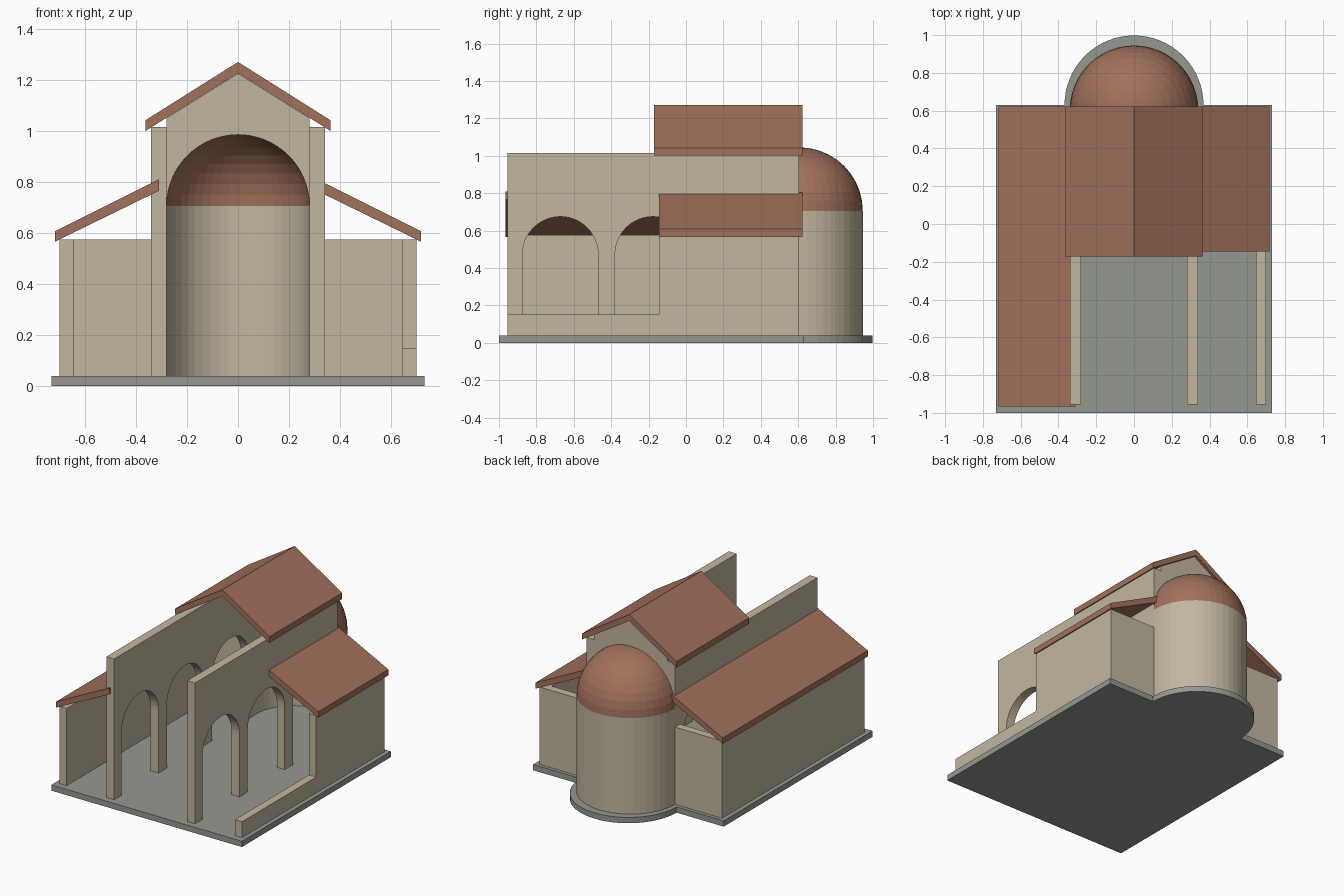
import bpy, bmesh
from math import pi, cos, sin
from mathutils import Vector

cube = bpy.data.objects.get("Cube")
if cube:
    bpy.data.objects.remove(cube, do_unlink=True)


def material(name, rgb):
    m = bpy.data.materials.new(name)
    m.use_nodes = True
    m.diffuse_color = (*rgb, 1)
    m.node_tree.nodes["Principled BSDF"].inputs["Base Color"].default_value = (*rgb, 1)
    return m


STONE = material("sand_stone", (0.54, 0.47, 0.35))
TILE = material("terracotta_tile", (0.36, 0.165, 0.105))
PAVING = material("grey_paving", (0.30, 0.315, 0.275))


def finish(name, bm, mat):
    bmesh.ops.remove_doubles(bm, verts=bm.verts, dist=0.0002)
    bmesh.ops.recalc_face_normals(bm, faces=bm.faces)
    mesh = bpy.data.meshes.new(name)
    bm.to_mesh(mesh)
    bm.free()
    mesh.materials.append(mat)
    obj = bpy.data.objects.new(name, mesh)
    bpy.context.scene.collection.objects.link(obj)
    return obj


def prism(name, outline, axis, lo, hi, mat):
    """Extrude a 2D outline along an axis from lo to hi."""
    place = {"x": lambda a, b: (lo, a, b),
             "y": lambda a, b: (a, lo, b),
             "z": lambda a, b: (a, b, lo)}[axis]
    bm = bmesh.new()
    face = bm.faces.new([bm.verts.new(place(*p)) for p in outline])
    ext = bmesh.ops.extrude_face_region(bm, geom=[face], use_keep_orig=True)
    verts = [v for v in ext["geom"] if isinstance(v, bmesh.types.BMVert)]
    step = Vector([hi - lo if c == axis else 0 for c in "xyz"])
    bmesh.ops.translate(bm, verts=verts, vec=step)
    return finish(name, bm, mat)


def box(name, x, y, z, mat):
    outline = [(x[0], z[0]), (x[1], z[0]), (x[1], z[1]), (x[0], z[1])]
    return prism(name, outline, "y", *y, mat)


def arc(cx, cy, r, start, end, n):
    steps = [start + (end - start) * i / n for i in range(n + 1)]
    return [(cx + r * cos(t), cy + r * sin(t)) for t in steps]


def half_turn(name, section, centre_y, mat):
    """Spin a closed radius/height section half way round."""
    bm = bmesh.new()
    bm.faces.new([bm.verts.new((r, centre_y, z)) for r, z in section])
    bmesh.ops.spin(bm, geom=bm.verts[:] + bm.edges[:] + bm.faces[:],
                   cent=(0, centre_y, 0), axis=(0, 0, 1), angle=pi,
                   steps=24, use_duplicate=False)
    return finish(name, bm, mat)


FLOOR, FRONT, BACK = 0.04, -0.955, 0.605
INNER, OUTER = 0.28, 0.34
SPRING = 0.705
CUT = -0.145

# Floor slab with the rounded end
slab = [(-0.73, -1), (0.73, -1), (0.73, 0.63)]
slab += arc(0, 0.63, 0.368, 0, pi, 32) + [(-0.73, 0.63)]
prism("floor_slab", slab, "z", 0, FLOOR, PAVING)

# Nave walls, each with three arches open down to the floor
comb = [(FRONT, FLOOR)]
for i in range(3):
    mid = -0.672 + 0.495 * i
    r = 0.2025
    comb += [(mid - r, FLOOR)] + arc(mid, 0.472, r, pi, 0, 24) + [(mid + r, FLOOR)]
comb += [(BACK, FLOOR), (BACK, 1.015), (FRONT, 1.015)]
for side, s in (("left", 1), ("right", -1)):
    prism(side + "_nave_wall", comb, "x", s * INNER, s * OUTER, STONE)
    # Aisle back walls
    box(side + "_aisle_back_wall", sorted((s * OUTER, s * 0.70)),
        (BACK - 0.055, BACK), (FLOOR, 0.575), STONE)
    # Aisle outer walls and lean-to roofs; the left ones are cut short
    start = CUT if s > 0 else FRONT
    box(side + "_aisle_wall", sorted((s * 0.645, s * 0.70)),
        (start, BACK), (FLOOR, 0.575), STONE)
    lean = [(s * 0.717, 0.566), (s * 0.31, 0.765), (s * 0.31, 0.81), (s * 0.717, 0.607)]
    prism(side + "_aisle_roof", lean, "y", start - (0 if s > 0 else 0.01), 0.622, TILE)
box("low_left_wall", (0.645, 0.70), (FRONT, CUT), (FLOOR, 0.15), STONE)

# Gable wall over the apse opening
gable = [(INNER, 1.05), (0, 1.225), (-INNER, 1.05)]
gable += arc(0, SPRING, INNER, pi, 0, 32)
prism("gable_wall", gable, "y", BACK - 0.06, BACK, STONE)

# Nave roof
roof = [(-0.362, 1.0), (0, 1.226), (0.362, 1.0), (0.362, 1.042), (0, 1.27), (-0.362, 1.042)]
prism("nave_roof", roof, "y", -0.172, 0.622, TILE)

# Apse wall and half dome
half_turn("apse_wall", [(INNER, FLOOR), (OUTER, FLOOR), (OUTER, SPRING), (INNER, SPRING)],
          BACK, STONE)
half_turn("apse_dome", arc(0, SPRING, OUTER, 0, pi / 2, 10)
          + arc(0, SPRING, INNER, pi / 2, 0, 10), BACK, TILE)
